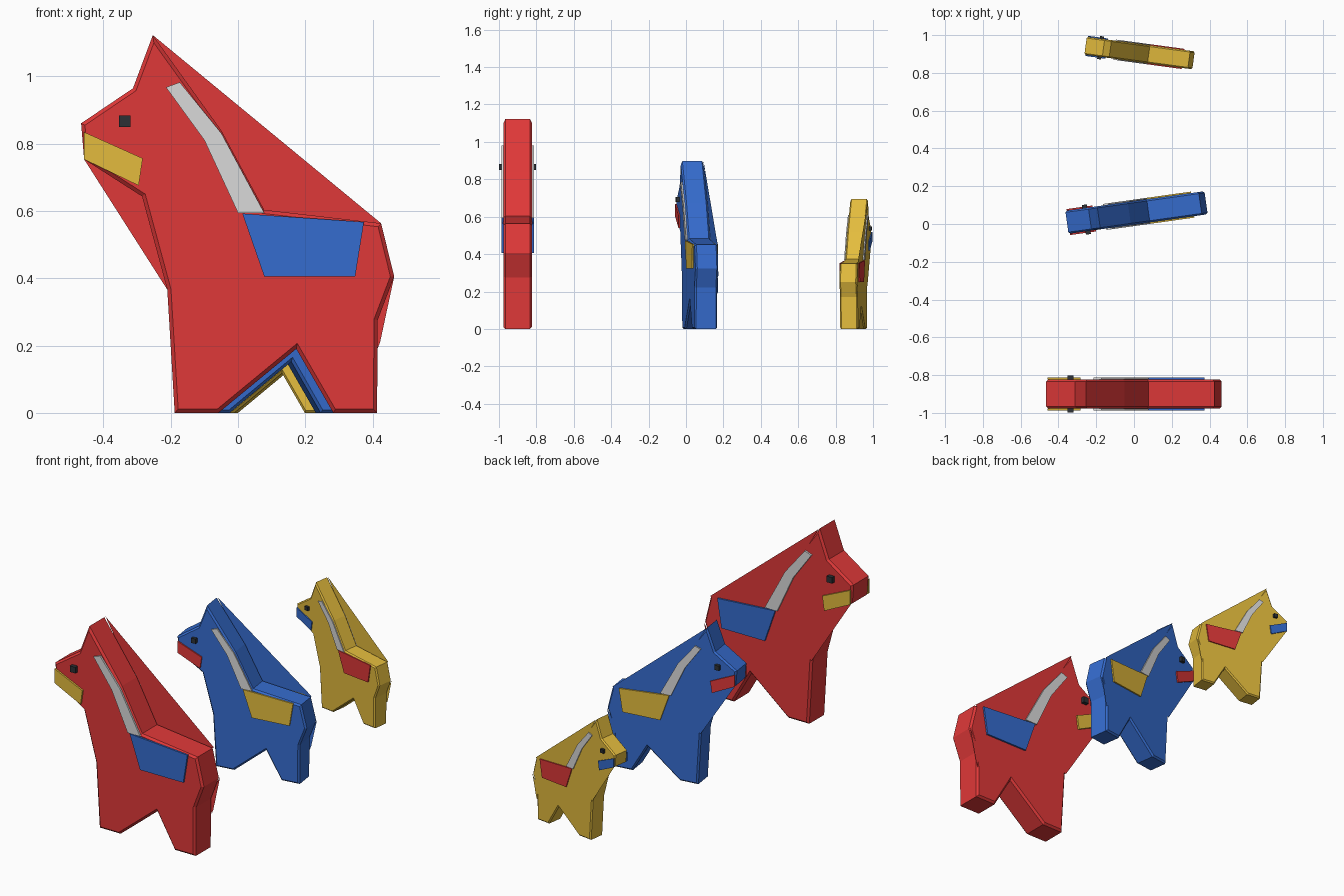
import bpy, bmesh, math

cube = bpy.data.objects.get("Cube")
if cube:
    bpy.data.objects.remove(cube, do_unlink=True)


def material(name, rgb):
    m = bpy.data.materials.new(name)
    m.use_nodes = True
    m.diffuse_color = (*rgb, 1)
    m.node_tree.nodes["Principled BSDF"].inputs["Base Color"].default_value = (*rgb, 1)
    return m


RED = material("red paint", (0.74, 0.04, 0.04))
BLUE = material("blue paint", (0.036, 0.15, 0.62))
YELLOW = material("yellow paint", (0.77, 0.50, 0.047))
GREY = material("light grey paint", (0.70, 0.70, 0.70))
DARK = material("dark eye", (0.025, 0.03, 0.036))

HALF = 0.077     # half the board thickness
PLATE = 0.0098   # thickness of painted panels

# Side outline in x, z, starting at the ear tip and running down the face
BODY = [(-.253, 1.122), (-.312, .964), (-.466, .86), (-.457, .753),
        (-.285, .643), (-.21, .366), (-.188, 0), (-.058, 0), (.173, .19),
        (.283, 0), (.413, 0), (.415, .276), (.464, .405), (.425, .563),
        (.078, .603), (-.049, .838)]
# Webs that bridge the hollows on the back board only
WEBS = [[(-.253, 1.122), (-.075, .82), (.06, .58), (.40, .54), (.425, .563)],
        [(-.457, .753), (-.27, .66), (-.19, .38), (-.21, .366)],
        [(.464, .405), (.40, .29), (.41, .18), (.422, .21)]]
MANE = [(-.214, .967), (-.173, .982), (-.049, .83), (.078, .594),
        (.0, .594), (-.1, .81)]
SADDLE = [(.013, .592), (.374, .567), (.348, .405), (.078, .405)]
MOUTH = [(-.457, .834), (-.283, .756), (-.295, .675), (-.457, .753)]
EYE = [(-.353, .883), (-.319, .883), (-.319, .849), (-.353, .849)]


def prism(bm, outline, y0, y1):
    """Extrude an x, z outline between two depths and return its cap faces."""
    front = [bm.verts.new((x, y0, z)) for x, z in outline]
    back = [bm.verts.new((x, y1, z)) for x, z in outline]
    for i in range(len(outline)):
        j = (i + 1) % len(outline)
        bm.faces.new((front[i], front[j], back[j], back[i]))
    return [bm.faces.new(front[::-1]), bm.faces.new(back)]


def finish(bm, name, mat, place):
    me = bpy.data.meshes.new(name)
    bm.to_mesh(me)
    bm.free()
    me.materials.append(mat)
    ob = bpy.data.objects.new(name, me)
    bpy.context.collection.objects.link(ob)
    x, y, turn, size = place
    ob.location = (x, y, 0)
    ob.rotation_euler.z = math.radians(turn)
    ob.scale = (size,) * 3


def body(name, mat, place):
    bm = bmesh.new()
    caps = prism(bm, BODY, -HALF, HALF)
    rims = [e for f in caps for e in f.edges]
    bmesh.ops.recalc_face_normals(bm, faces=bm.faces[:])
    bmesh.ops.bevel(bm, geom=rims, offset=0.011, segments=1, affect='EDGES')
    for web in WEBS:
        f = bm.faces.new([bm.verts.new((x, HALF, z)) for x, z in web])
        f.normal_update()
        if f.normal.y < 0:
            f.normal_flip()
    finish(bm, name, mat, place)


def panels(name, outline, mat, place, depth=PLATE):
    """Matching raised panels on both sides of the board."""
    bm = bmesh.new()
    for side in (-1, 1):
        prism(bm, outline, side * HALF, side * (HALF + depth))
    bmesh.ops.recalc_face_normals(bm, faces=bm.faces[:])
    finish(bm, name, mat, place)


# Three nested horses: x, y, turn in degrees, size
HERD = [("large", RED, BLUE, YELLOW, (0, -.9, 0, 1)),
        ("medium", BLUE, YELLOW, RED, (.014, .061, 8, .8)),
        ("small", YELLOW, RED, BLUE, (.03, .905, -7.7, .62))]
for label, coat, saddle, mouth, place in HERD:
    body(label + "_horse_body", coat, place)
    panels(label + "_horse_mane", MANE, GREY, place)
    panels(label + "_horse_saddle", SADDLE, saddle, place)
    panels(label + "_horse_mouth", MOUTH, mouth, place)
    panels(label + "_horse_eyes", EYE, DARK, place, 0.022)
